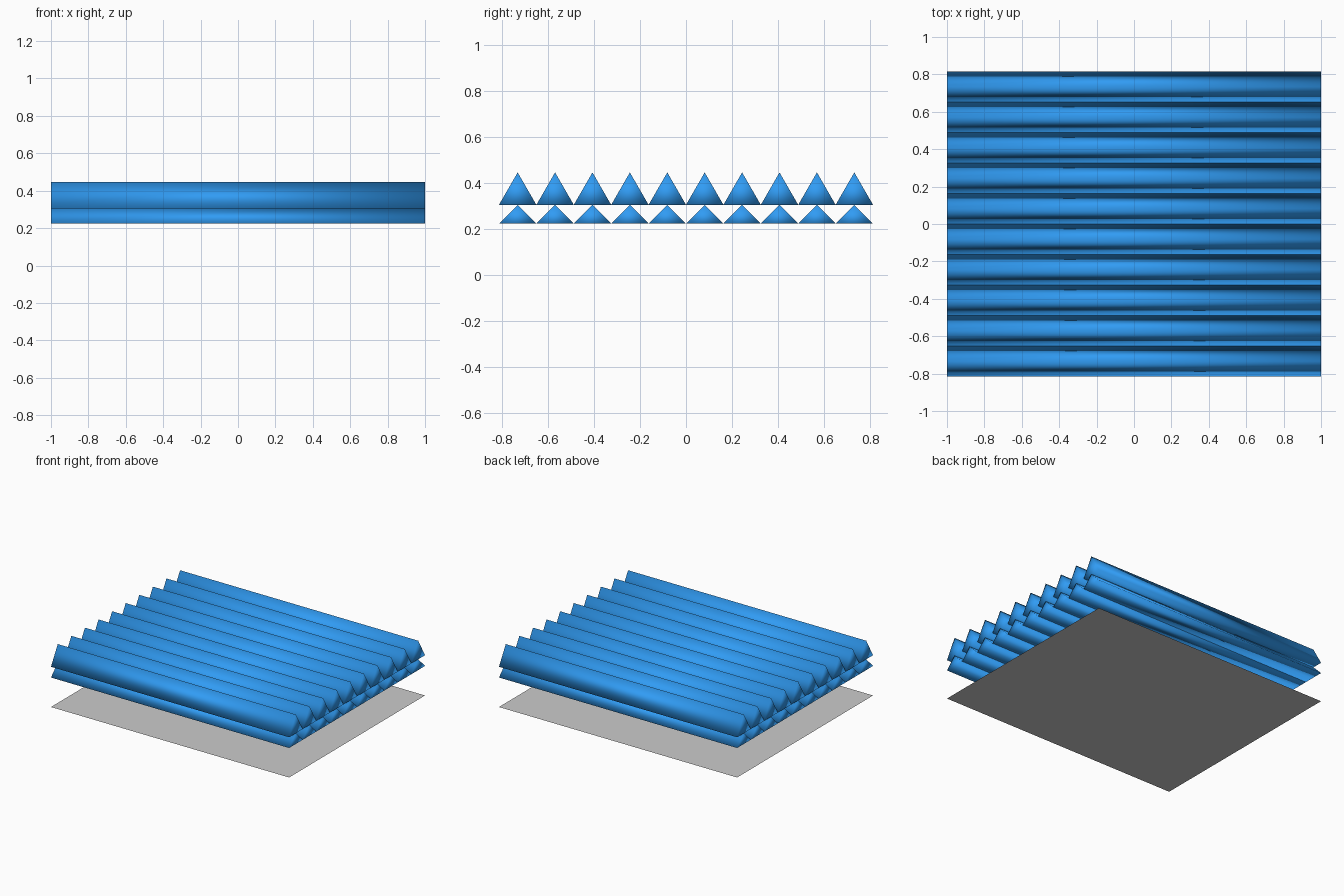
import bpy, bmesh
from math import sqrt

if "Cube" in bpy.data.objects:
    bpy.data.objects.remove(bpy.data.objects["Cube"])

PITCH = 0.163      # width of one ridge
COUNT = 10         # ridges per layer
HALF_Y = PITCH * COUNT / 2
BASE_Z = 0.224

blue = bpy.data.materials.new("blue")
blue.diffuse_color = (0.03, 0.33, 0.9, 1)
blue.use_nodes = True
blue.node_tree.nodes["Principled BSDF"].inputs["Base Color"].default_value = blue.diffuse_color


def add_object(name, bm):
    bmesh.ops.recalc_face_normals(bm, faces=bm.faces)
    mesh = bpy.data.meshes.new(name)
    bm.to_mesh(mesh)
    bm.free()
    obj = bpy.data.objects.new(name, mesh)
    bpy.context.collection.objects.link(obj)
    return obj


def ridge_layer(name, z, height):
    """Triangular prism along x, arrayed across y."""
    bm = bmesh.new()
    profile = [(-PITCH / 2, 0), (PITCH / 2, 0), (0, height)]
    face = bm.faces.new([bm.verts.new((-1, y, h)) for y, h in profile])
    ext = bmesh.ops.extrude_face_region(bm, geom=[face], use_keep_orig=True)
    moved = [g for g in ext["geom"] if isinstance(g, bmesh.types.BMVert)]
    bmesh.ops.translate(bm, verts=moved, vec=(2, 0, 0))
    obj = add_object(name, bm)
    obj.location = (0, -HALF_Y + PITCH / 2, z)
    obj.data.materials.append(blue)
    obj.data.shade_smooth()
    arr = obj.modifiers.new("ridges", 'ARRAY')
    arr.count = COUNT
    arr.use_relative_offset = False
    arr.use_constant_offset = True
    arr.constant_offset_displace = (0, PITCH, 0)
    return obj


# Lower layer: shallow right-angled ridges; upper layer: equilateral ridges
ridge_layer("lower_prism_sheet", BASE_Z, PITCH / 2)
ridge_layer("upper_prism_sheet", BASE_Z + PITCH / 2, PITCH * sqrt(3) / 2)

# Flat sheet underneath
bm = bmesh.new()
bm.faces.new([bm.verts.new((x, y * HALF_Y, 0))
              for x, y in ((-1, -1), (1, -1), (1, 1), (-1, 1))])
add_object("base_sheet", bm)
